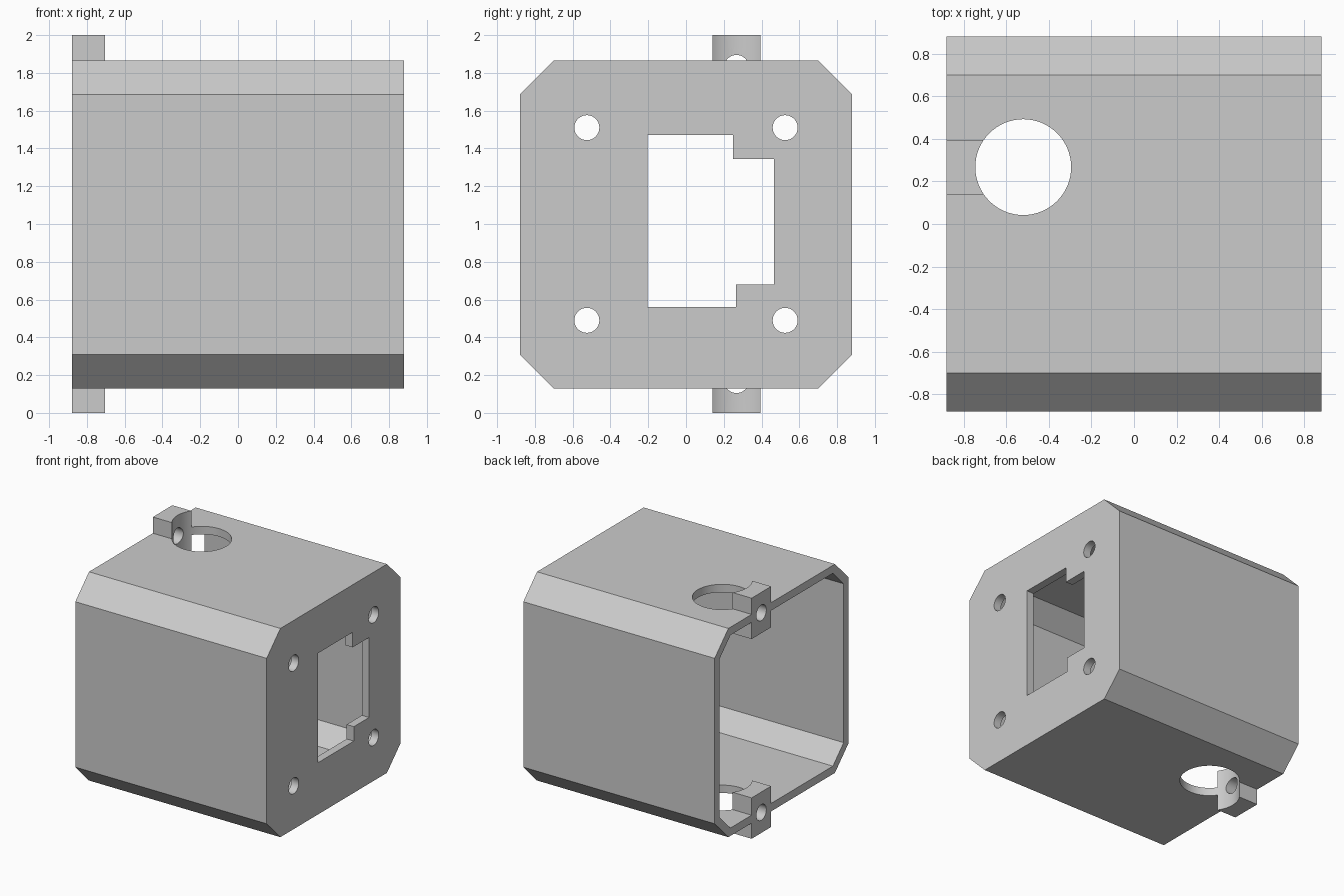
import bpy
import bmesh
from math import pi
from mathutils import Matrix, Vector

if "Cube" in bpy.data.objects:
    bpy.data.objects.remove(bpy.data.objects["Cube"], do_unlink=True)

HALF = 0.88             # half width of the box
BOTTOM, TOP = 0.13, 1.865
CHAMFER = 0.18
WALL = 0.066
EAR_Y = 0.267           # centre line of the clamp ears

grey = bpy.data.materials.new("plain_grey")
grey.use_nodes = True
grey.diffuse_color = (0.6, 0.6, 0.6, 1)
grey.node_tree.nodes["Principled BSDF"].inputs["Base Color"].default_value = (0.6, 0.6, 0.6, 1)


def finish(name, bm):
    bmesh.ops.recalc_face_normals(bm, faces=bm.faces)
    mesh = bpy.data.meshes.new(name)
    bm.to_mesh(mesh)
    bm.free()
    mesh.materials.append(grey)
    obj = bpy.data.objects.new(name, mesh)
    bpy.context.collection.objects.link(obj)
    return obj


def prism(name, outline, x0, x1):
    """Extrude a y/z outline along x."""
    bm = bmesh.new()
    face = bm.faces.new([bm.verts.new((x0, y, z)) for y, z in outline])
    grown = bmesh.ops.extrude_face_region(bm, geom=[face])
    verts = [v for v in grown["geom"] if isinstance(v, bmesh.types.BMVert)]
    bmesh.ops.translate(bm, verts=verts, vec=(x1 - x0, 0, 0))
    return finish(name, bm)


def cylinder(name, centre, radius, depth, axis):
    bm = bmesh.new()
    turn = Matrix.Rotation(pi / 2, 4, "Y") if axis == "x" else Matrix()
    bmesh.ops.create_cone(bm, cap_ends=True, segments=64, radius1=radius, radius2=radius,
                          depth=depth, matrix=Matrix.Translation(Vector(centre)) @ turn)
    return finish(name, bm)


def combine(target, tool, operation):
    mod = target.modifiers.new(operation, "BOOLEAN")
    mod.operation, mod.object, mod.solver = operation, tool, "EXACT"
    bpy.context.view_layer.objects.active = target
    bpy.ops.object.modifier_apply(modifier=mod.name)
    bpy.data.objects.remove(tool, do_unlink=True)


def octagon(inset):
    """Chamfered square section, offset evenly inwards."""
    h, b, t = HALF - inset, BOTTOM + inset, TOP - inset
    c = CHAMFER - inset * 0.586
    return [(-h, b + c), (-h + c, b), (h - c, b), (h, b + c),
            (h, t - c), (h - c, t), (-h + c, t), (-h, t - c)]


# Hollow housing, open at one end
housing = prism("housing", octagon(0), -HALF, HALF)
combine(housing, prism("cavity", octagon(WALL), -HALF - 0.2, HALF - WALL), "DIFFERENCE")

# Clamp ears straddling the top and bottom walls at the open end
for z0, z1 in ((0, 0.34), (1.66, 2)):
    y0, y1 = EAR_Y - 0.128, EAR_Y + 0.128
    ear = prism("ear", [(y0, z0), (y1, z0), (y1, z1), (y0, z1)], -HALF, -0.705)
    combine(housing, ear, "UNION")

# Round opening through both walls, which also hollows the ears
combine(housing, cylinder("opening", (-0.52, EAR_Y, 1), 0.225, 2.4, "z"), "DIFFERENCE")

# Screw holes through the ears
for z in (0.17, 1.83):
    combine(housing, cylinder("ear_hole", (-0.8, EAR_Y, z), 0.065, 0.4, "x"), "DIFFERENCE")

# Stepped window and four bolt holes in the end plate
window = [(-0.205, 0.56), (0.265, 0.56), (0.265, 0.68), (0.465, 0.68),
          (0.465, 1.345), (0.25, 1.345), (0.25, 1.47), (-0.205, 1.47)]
combine(housing, prism("window", window, 0.7, 1), "DIFFERENCE")
for y in (-0.525, 0.525):
    for z in (0.49, 1.51):
        combine(housing, cylinder("bolt_hole", (HALF, y, z), 0.066, 0.3, "x"), "DIFFERENCE")

# Smooth the holes, keep the edges crisp
bpy.ops.object.select_all(action="DESELECT")
housing.select_set(True)
bpy.context.view_layer.objects.active = housing
bpy.ops.object.shade_smooth_by_angle()
